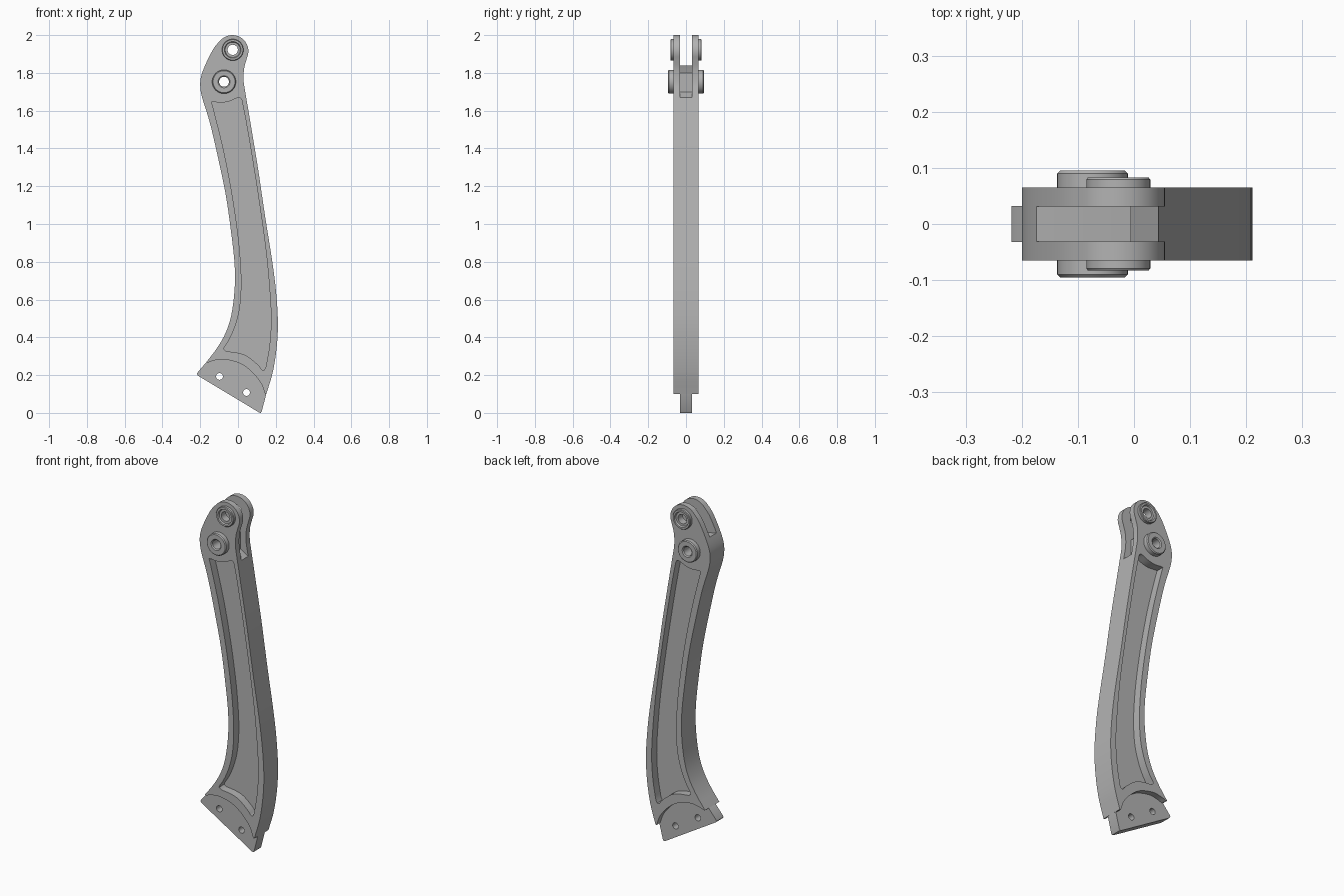
import bpy, bmesh, math
from mathutils import Vector

cube = bpy.data.objects.get("Cube")
if cube:
    bpy.data.objects.remove(cube)

steel = bpy.data.materials.new("grey_metal")
steel.use_nodes = True
GREY = (0.45, 0.45, 0.45, 1)
steel.diffuse_color = GREY
steel.node_tree.nodes["Principled BSDF"].inputs["Base Color"].default_value = GREY


def spline(points, steps=5):
    """Smooth open curve through the points."""
    p = [Vector(q) for q in points]
    p = [2 * p[0] - p[1]] + p + [2 * p[-1] - p[-2]]
    out = []
    for a, b, c, d in zip(p, p[1:], p[2:], p[3:]):
        for i in range(steps):
            t = i / steps
            out.append(0.5 * (2 * b + (c - a) * t + (2 * a - 5 * b + 4 * c - d) * t**2
                              + (3 * b - a - 3 * c + d) * t**3))
    return out + [p[-2]]


def arc(cx, cz, r, start, end, steps):
    angles = [math.radians(start + (end - start) * i / steps) for i in range(steps + 1)]
    return [Vector((cx + r * math.cos(a), cz + r * math.sin(a))) for a in angles]


def make_object(name, bm):
    bmesh.ops.recalc_face_normals(bm, faces=bm.faces[:])
    mesh = bpy.data.meshes.new(name)
    bm.to_mesh(mesh)
    bm.free()
    mesh.materials.append(steel)
    ob = bpy.data.objects.new(name, mesh)
    bpy.context.collection.objects.link(ob)
    return ob


def plate(name, outline, y0, y1):
    """Extrude an x-z outline from y0 to y1."""
    bm = bmesh.new()
    face = bm.faces.new([bm.verts.new((x, y0, z)) for x, z in outline])
    ext = bmesh.ops.extrude_face_region(bm, geom=[face])["geom"]
    moved = [v for v in ext if isinstance(v, bmesh.types.BMVert)]
    bmesh.ops.translate(bm, verts=moved, vec=(0, y1 - y0, 0))
    return make_object(name, bm)


def ring(name, cx, cz, profile, side, steps=40):
    """Turn a closed radius-depth profile about an axis along y."""
    bm = bmesh.new()
    loops = []
    for i in range(steps):
        a = math.tau * i / steps
        loops.append([bm.verts.new((cx + r * math.cos(a), side * y, cz + r * math.sin(a)))
                      for r, y in profile])
    n = len(profile)
    for i in range(steps):
        p, q = loops[i], loops[(i + 1) % steps]
        for j in range(n):
            k = (j + 1) % n
            bm.faces.new((p[j], p[k], q[k], q[j]))
    return make_object(name, bm)


def activate(ob):
    bpy.ops.object.select_all(action="DESELECT")
    ob.select_set(True)
    bpy.context.view_layer.objects.active = ob


def cut(ob, cutter):
    activate(ob)
    mod = ob.modifiers.new("cut", "BOOLEAN")
    mod.operation = "DIFFERENCE"
    mod.solver = "EXACT"
    mod.object = cutter
    bpy.ops.object.modifier_apply(modifier=mod.name)
    bpy.data.objects.remove(cutter)


def drill(ob, cx, cz, r):
    cut(ob, plate("drill", arc(cx, cz, r, 0, 351, 39), -0.2, 0.2))


def smooth(ob):
    activate(ob)
    bpy.ops.object.shade_smooth_by_angle(angle=math.radians(30))


# Curved arm body
left_edge = [(-0.168, 0.268), (-0.11, 0.345), (-0.065, 0.425), (-0.035, 0.52),
             (-0.018, 0.655), (-0.018, 0.785), (-0.035, 0.945), (-0.065, 1.155),
             (-0.11, 1.37), (-0.15, 1.54), (-0.19, 1.67), (-0.2, 1.735),
             (-0.193, 1.79), (-0.165, 1.86), (-0.125, 1.935), (-0.085, 1.98)]
right_edge = [(0.046, 1.875), (0.032, 1.82), (0.03, 1.755), (0.04, 1.69),
              (0.072, 1.5), (0.105, 1.3), (0.142, 1.05), (0.18, 0.81), (0.2, 0.655),
              (0.211, 0.495), (0.206, 0.36), (0.185, 0.22), (0.15, 0.1)]
lower_edge = [(0.143, 0.1), (0.12, 0.16), (0.07, 0.22), (0.01, 0.262),
              (-0.07, 0.283), (-0.125, 0.278), (-0.16, 0.266)]
body = plate("arm_body", spline(left_edge) + arc(-0.03, 1.915, 0.085, 122, -20, 16)
             + spline(right_edge) + spline(lower_edge), -0.065, 0.065)

# Recessed panel on both faces
pocket_sides = [
    [(-0.128, 1.646), (-0.085, 1.643), (-0.045, 1.65), (0.0, 1.669), (0.013, 1.668)],
    [(0.02, 1.655), (0.04, 1.555), (0.072, 1.37), (0.11, 1.13), (0.147, 0.865),
     (0.167, 0.655), (0.175, 0.495), (0.167, 0.36), (0.148, 0.245)],
    [(0.14, 0.228), (0.128, 0.228), (0.105, 0.255), (0.05, 0.3), (0.0, 0.318),
     (-0.062, 0.326)],
    [(-0.075, 0.336), (-0.073, 0.346), (-0.045, 0.39), (-0.013, 0.465), (0.01, 0.56),
     (0.018, 0.68), (0.013, 0.81), (-0.003, 0.97), (-0.035, 1.18), (-0.077, 1.395),
     (-0.125, 1.59), (-0.14, 1.645)],
]
pocket = [p for side in pocket_sides for p in spline(side)]
for side in (-1, 1):
    cut(body, plate("pocket_cutter", pocket, side * 0.018, side * 0.1))

# Fork slot with a stepped floor
slot = [(-0.3, 1.85), (-0.17, 1.84), (-0.005, 1.8), (-0.005, 1.7), (0.06, 1.66),
        (0.2, 1.65), (0.2, 2.1), (-0.3, 2.1)]
cut(body, plate("slot_cutter", slot, -0.031, 0.031))

# Pin holes and raised bosses
UPPER, LOWER = (-0.028, 1.922), (-0.074, 1.753)
drill(body, *UPPER, 0.027)
drill(body, *LOWER, 0.026)
smooth(body)
upper_profile = [(0.027, 0.064), (0.027, 0.074), (0.04, 0.074), (0.044, 0.083),
                 (0.054, 0.083), (0.057, 0.079), (0.057, 0.064)]
lower_profile = [(0.026, 0.064), (0.026, 0.09), (0.032, 0.095), (0.058, 0.095),
                 (0.063, 0.09), (0.063, 0.064)]
for label, side in (("front", -1), ("back", 1)):
    smooth(ring("upper_boss_" + label, *UPPER, upper_profile, side))
    smooth(ring("lower_boss_" + label, *LOWER, lower_profile, side))

# Thin mounting tab at the foot
tab_outline = [(-0.168, 0.268), (-0.214, 0.214), (-0.218, 0.205), (-0.212, 0.197),
               (0.112, 0.002), (0.12, 0.0), (0.126, 0.008), (0.152, 0.11),
               (0.122, 0.185), (0.07, 0.24), (0.01, 0.28), (-0.07, 0.3), (-0.14, 0.29)]
tab = plate("mounting_tab", tab_outline, -0.032, 0.032)
for x, z in ((-0.098, 0.193), (0.045, 0.108)):
    drill(tab, x, z, 0.018)
smooth(tab)
